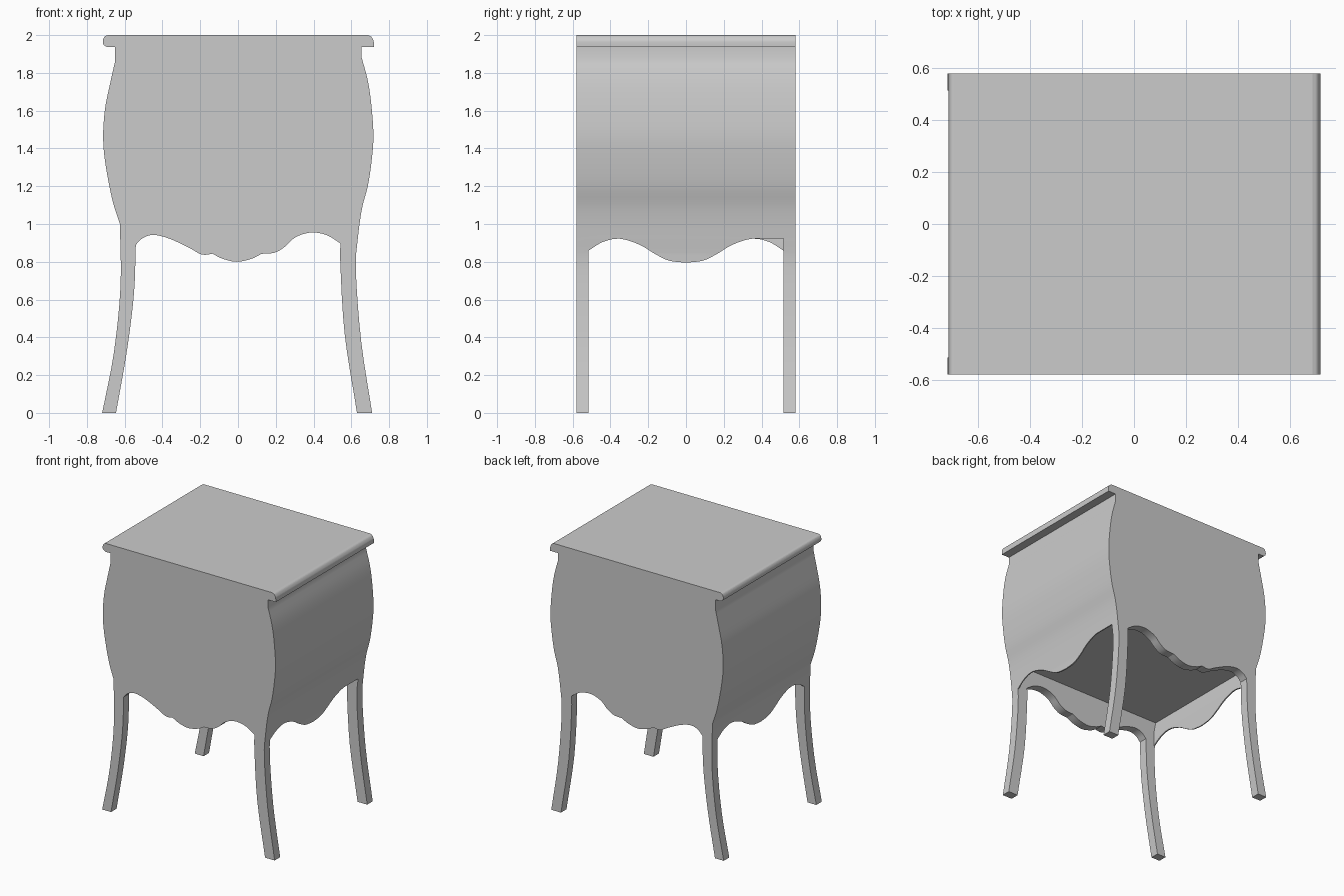
import bpy
import bmesh
from math import radians
from mathutils import Vector

cube = bpy.data.objects.get("Cube")
if cube:
    bpy.data.objects.remove(cube, do_unlink=True)

DEPTH = 0.58       # half depth of the cabinet
INNER = 0.515      # half depth between the front and back panels

grey = bpy.data.materials.new("plain_grey")
grey.use_nodes = True
grey.diffuse_color = (0.6, 0.6, 0.6, 1)
grey.node_tree.nodes["Principled BSDF"].inputs["Base Color"].default_value = grey.diffuse_color


def smooth(points, steps=4):
    """Run a soft curve through the points, keeping both ends."""
    p = [Vector(q) for q in points]
    p = [p[0] * 2 - p[1]] + p + [p[-1] * 2 - p[-2]]
    out = []
    for a, b, c, d in zip(p, p[1:], p[2:], p[3:]):
        for i in range(steps):
            t = i / steps
            out.append((b * 2 + (c - a) * t + (a * 2 - b * 5 + c * 4 - d) * t ** 2
                        + (b * 3 - a - c * 3 + d) * t ** 3) / 2)
    return out + [p[-2]]


def extrude(name, outline, half, axis="y"):
    """Extrude an outline (across, up) to both sides along y or x."""
    def place(u, v, w):
        return (u, w, v) if axis == "y" else (w, u, v)
    bm = bmesh.new()
    face = bm.faces.new([bm.verts.new(place(u, v, -half)) for u, v in outline])
    new = bmesh.ops.extrude_face_region(bm, geom=[face])["geom"]
    shift = Vector(place(0, 0, 2 * half))
    bmesh.ops.translate(bm, vec=shift, verts=[g for g in new if isinstance(g, bmesh.types.BMVert)])
    bmesh.ops.recalc_face_normals(bm, faces=bm.faces)
    mesh = bpy.data.meshes.new(name)
    bm.to_mesh(mesh)
    bm.free()
    mesh.materials.append(grey)
    obj = bpy.data.objects.new(name, mesh)
    bpy.context.collection.objects.link(obj)
    return obj


def activate(obj):
    bpy.ops.object.select_all(action="DESELECT")
    obj.select_set(True)
    bpy.context.view_layer.objects.active = obj


def cut(obj, cutter):
    cutter.hide_render = True
    mod = obj.modifiers.new("cut", "BOOLEAN")
    mod.operation, mod.solver, mod.object = "DIFFERENCE", "EXACT", cutter
    activate(obj)
    bpy.ops.object.modifier_apply(modifier=mod.name)
    bpy.data.objects.remove(cutter, do_unlink=True)


# Swelling outer silhouette, from each foot up to the neck
left_leg = smooth([(-.719, 0), (-.657, .32), (-.622, .67), (-.625, 1.0)])
left_swell = smooth([(-.625, 1.0), (-.666, 1.13), (-.702, 1.32), (-.714, 1.46),
                     (-.704, 1.61), (-.678, 1.74), (-.651, 1.86)])
right_side = smooth([(.71, 0), (.652, .38), (.624, .75), (.634, .92), (.656, 1.08),
                     (.687, 1.2), (.708, 1.34), (.717, 1.47), (.706, 1.63),
                     (.687, 1.76), (.655, 1.88)])
body = extrude("cabinet_body", left_leg + left_swell[1:] + [(-.651, 1.94), (.655, 1.94)]
               + right_side[::-1], DEPTH)

# Opening between the legs, with the scalloped front and back aprons
left_inner = smooth([(-.646, 0), (-.588, .33), (-.551, .63), (-.541, .89)])
apron = (smooth([(-.541, .89), (-.505, .925), (-.447, .942), (-.362, .922), (-.257, .873),
                 (-.204, .843), (-.172, .837), (-.135, .843)])[:-1]
         + smooth([(-.135, .843), (-.087, .818), (-.01, .8), (.07, .815), (.124, .842)])[:-1]
         + smooth([(.124, .842), (.193, .848), (.246, .878), (.29, .92), (.34, .945),
                   (.4, .955), (.473, .94), (.542, .897)]))
right_inner = smooth([(.542, .897), (.542, .785), (.565, .415), (.63, 0)])
opening = left_inner + apron[1:] + right_inner[1:]
cut(body, extrude("front_cutter", opening + [(.65, -.1), (-.67, -.1)], 1))

# Scalloped side aprons
half_wave = smooth([(-INNER, .86), (-.44, .905), (-.35, .922), (-.245, .89),
                    (-.165, .842), (-.09, .806), (0, .795)])
wave = half_wave + [(-u, v) for u, v in half_wave[-2::-1]]
cut(body, extrude("side_cutter", wave + [(INNER, -.1), (-INNER, -.1)], 1, "x"))

# Hollow with thin side walls, up to the bottom board
hollow = [(-.613, .5), (.613, .5), (.613, .8), (.64, 1.05), (-.63, 1.05), (-.613, .96)]
cut(body, extrude("hollow_cutter", hollow, INNER))

# Square end of the arch beside one back leg
notch = extrude("notch_cutter", [(.56, .8), (.72, .8), (.72, .922), (.56, .922)], .08)
notch.location.y = INNER - .08
cut(body, notch)

# Top board with rounded overhanging ends
left_lip = smooth([(-.694, 1.937), (-.712, 1.95), (-.715, 1.972), (-.706, 1.992), (-.69, 2)])
right_lip = smooth([(.688, 2), (.705, 1.992), (.716, 1.975), (.719, 1.96), (.719, 1.937)])
extrude("top_board", left_lip + right_lip, DEPTH)

activate(body)
bpy.ops.object.shade_smooth_by_angle(angle=radians(25))
